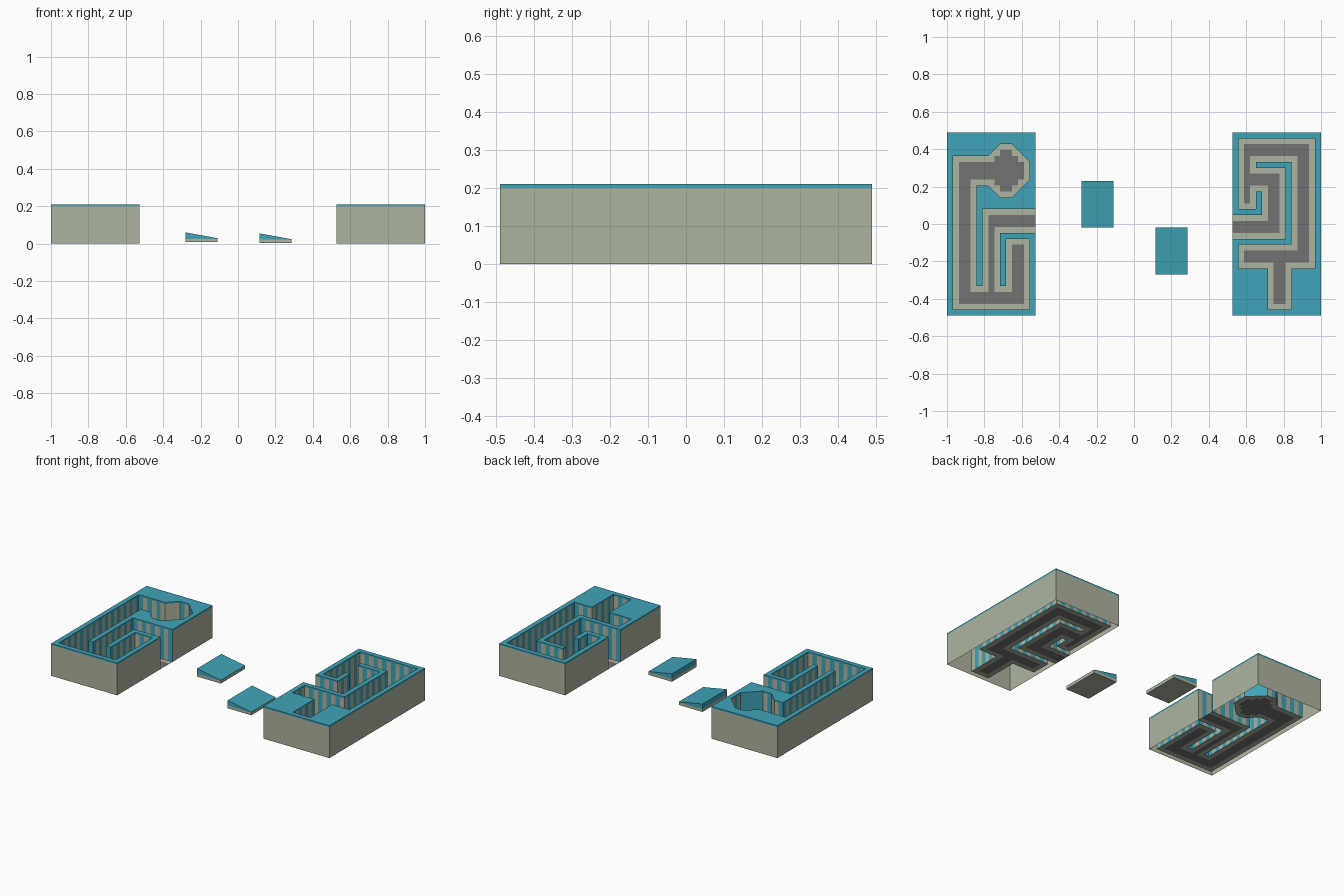
import bpy, bmesh
from math import floor
from mathutils import Vector

cube = bpy.data.objects.get("Cube")
if cube:
    bpy.data.objects.remove(cube)

UNIT = 0.98 / 31      # size of one layout square
COLS, ROWS = 15, 31
RIM, TOP = 0.2, 0.21


def material(name, rgb):
    m = bpy.data.materials.new(name)
    m.use_nodes = True
    m.diffuse_color = (*rgb, 1)
    m.node_tree.nodes["Principled BSDF"].inputs["Base Color"].default_value = (*rgb, 1)
    return m


MATS = [material("sage_stone", (0.42, 0.46, 0.35)),
        material("teal_paint", (0.05, 0.37, 0.48)),
        material("grey_tile", (0.17, 0.17, 0.17))]
SAGE, TEAL, GREY = range(3)


def make_part(name, faces):
    """Join (points, material) faces into one object."""
    bm = bmesh.new()
    for points, mat in faces:
        bm.faces.new([bm.verts.new(p) for p in points]).material_index = mat
    bmesh.ops.remove_doubles(bm, verts=bm.verts, dist=0.0001)
    mesh = bpy.data.meshes.new(name)
    bm.to_mesh(mesh)
    bm.free()
    for m in MATS:
        mesh.materials.append(m)
    obj = bpy.data.objects.new(name, mesh)
    bpy.context.collection.objects.link(obj)


def within(rects, c, r):
    return any(a < c < b and t < r < d for a, t, b, d in rects)


def upright(edge, z0, z1, facing):
    """Vertical quad on an edge, turned towards the facing direction."""
    a, b = edge
    if (b - a).cross(Vector((0, 0, 1))).dot(facing) < 0:
        a, b = b, a
    return [(a.x, a.y, z0), (b.x, b.y, z0), (b.x, b.y, z1), (a.x, a.y, z1)]


def maze_block(name, x0, corridors, tiles, room=None, cuts=()):
    """Open-bottomed block with sunken striped corridors; cuts bevel the room corners."""
    bm = bmesh.new()
    grid = [[bm.verts.new((c, -r, 0)) for r in range(ROWS + 1)] for c in range(COLS + 1)]
    for c in range(COLS):
        for r in range(ROWS):
            bm.faces.new((grid[c][r], grid[c][r + 1], grid[c + 1][r + 1], grid[c + 1][r]))
    for point, normal in cuts:
        inside = [f for f in bm.faces
                  if within([room], f.calc_center_median().x, -f.calc_center_median().y)]
        geom = set(inside) | {e for f in inside for e in f.edges} | {v for f in inside for v in f.verts}
        bmesh.ops.bisect_plane(bm, geom=list(geom), dist=0.001, plane_co=(point[0], -point[1], 0),
                               plane_no=(normal[0], -normal[1], 0))

    def is_floor(c, r):
        if within(corridors, c, r):
            return True
        return bool(room) and within([room], c, r) and all(
            (c - p[0]) * n[0] + (r - p[1]) * n[1] < 0 for p, n in cuts)

    def world(co):
        return Vector((x0 + co.x * UNIT, ROWS * UNIT / 2 + co.y * UNIT, 0))

    base, top, walls, casing = [], [], [], []
    low = {}
    for f in bm.faces:
        m = f.calc_center_median()
        low[f] = is_floor(m.x, -m.y)
        z = Vector((0, 0, 0 if low[f] else TOP))
        points = [world(v.co) + z for v in f.verts]
        if low[f]:
            base.append((points, GREY if within(tiles, m.x, -m.y) else SAGE))
        else:
            top.append((points, TEAL))
    for e in bm.edges:
        ends = [world(v.co) for v in e.verts]
        middle = (e.verts[0].co + e.verts[1].co) / 2
        floors = [f for f in e.link_faces if low[f]]
        if len(e.link_faces) == 2 and len(floors) == 1:
            m = floors[0].calc_center_median()
            stripe = TEAL if (floor(m.x) + floor(-m.y)) % 2 else SAGE
            walls.append((upright(ends, 0, RIM, m - middle), stripe))
            walls.append((upright(ends, RIM, TOP, m - middle), TEAL))
        elif len(e.link_faces) == 1 and not floors:
            out = middle - e.link_faces[0].calc_center_median()
            casing.append((upright(ends, 0, RIM, out), SAGE))
            casing.append((upright(ends, RIM, TOP, out), TEAL))
    bm.free()
    for part, faces in (("floor", base), ("top", top), ("corridor_walls", walls), ("casing", casing)):
        make_part(name + "_" + part, faces)


def ramp(name, x, y, z):
    """Sloped slab: sage base with a teal wedge on top."""
    w, d = 0.17, 0.25

    def ring(z_left, z_right):
        return [(x, y, z_left), (x + w, y, z_right), (x + w, y + d, z_right), (x, y + d, z_left)]

    levels = [ring(z, z), ring(z + 0.018, z + 0.018), ring(z + 0.052, z + 0.021)]
    faces = [(levels[0][::-1], SAGE), (levels[2], TEAL)]
    for lower, upper, mat in zip(levels, levels[1:], (SAGE, TEAL)):
        for i in range(4):
            j = (i + 1) % 4
            faces.append(([lower[i], lower[j], upper[j], upper[i]], mat))
    make_part(name, faces)


# Block with the eight-sided room; rectangles are column, row, column, row
maze_block("room_block", -1,
           [(1, 4, 5, 30), (1, 26, 14, 30), (10, 18, 14, 30), (6, 13, 9, 30),
            (6, 13, 15, 17), (1, 4, 7, 9)],
           [(2, 5, 4, 29), (2, 27, 13, 29), (11, 19, 13, 29), (7, 14, 8, 29),
            (7, 14, 15, 16), (2, 5, 13, 8), (8, 4, 12, 9), (9, 3, 11, 10)],
           room=(7, 2, 14, 11),
           cuts=[((7, 4), (-1, -1)), ((14, 5), (1, -1)), ((14, 8), (1, 1)), ((7, 9), (-1, 1))])

# Block with the spiral and the side branch
maze_block("spiral_block", 1 - COLS * UNIT,
           [(1, 1, 14, 5), (1, 1, 4, 13), (1, 6, 9, 10), (5, 6, 9, 18), (0, 14, 9, 18),
            (10, 1, 14, 23), (1, 19, 14, 23), (6, 19, 10, 30)],
           [(2, 2, 13, 4), (2, 2, 3, 12), (2, 7, 8, 9), (6, 7, 8, 17), (0, 15, 8, 17),
            (11, 2, 13, 22), (2, 20, 13, 22), (7, 20, 9, 29)])

# Loose ramps between the blocks
ramp("left_ramp", -0.28, -0.02, 0.008)
ramp("right_ramp", 0.115, -0.27, 0.003)
